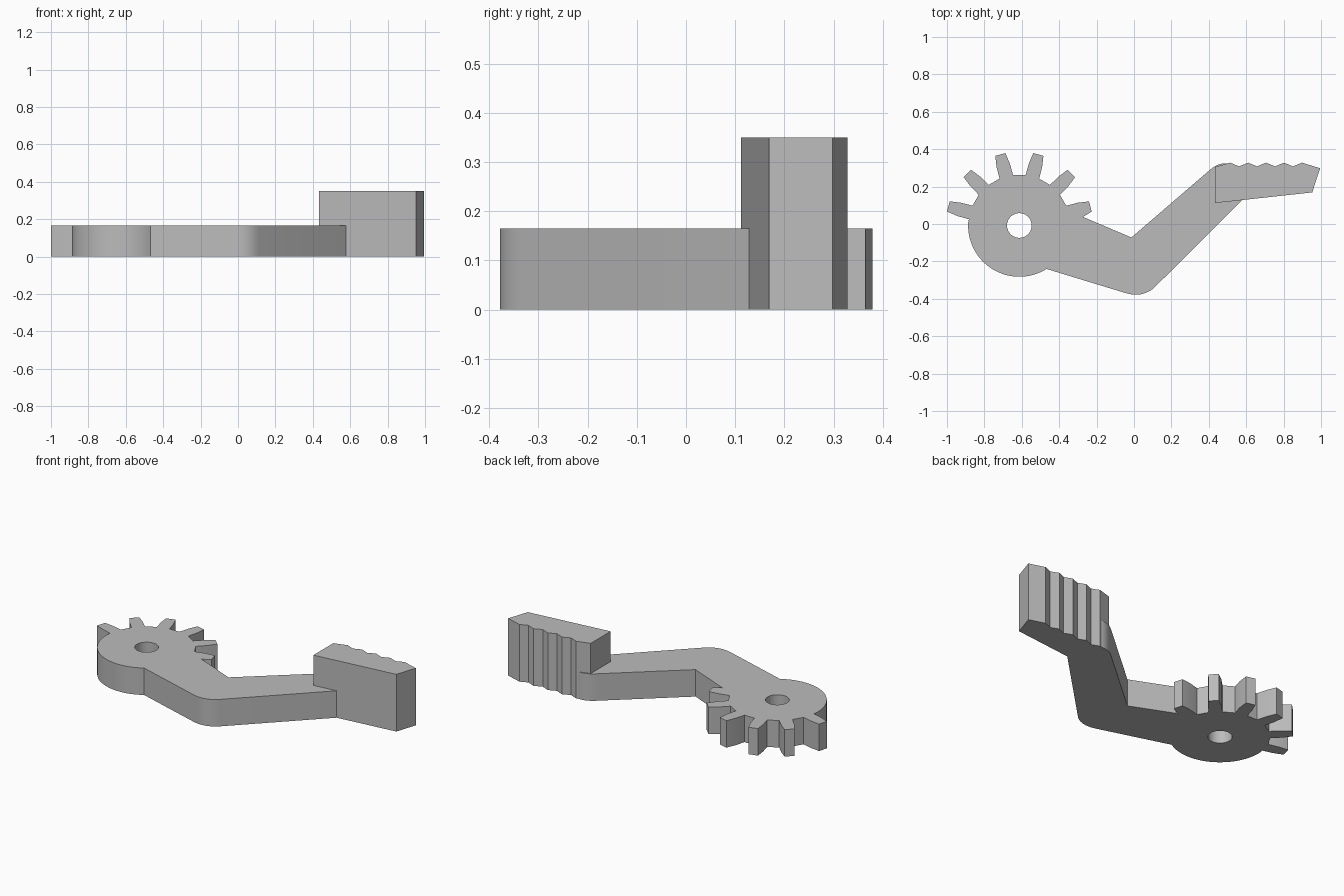
import bpy, bmesh
from math import radians, cos, sin

cube = bpy.data.objects.get("Cube")
if cube:
    bpy.data.objects.remove(cube)

# One plain grey for the whole lever
grey = bpy.data.materials.new("plain grey")
grey.use_nodes = True
colour = (0.5, 0.5, 0.5, 1)
grey.diffuse_color = colour
grey.node_tree.nodes["Principled BSDF"].inputs["Base Color"].default_value = colour

HUB = (-0.613, -0.008)


def polar(radius, degrees):
    a = radians(degrees)
    return (HUB[0] + radius * cos(a), HUB[1] + radius * sin(a))


def fillet(a, corner, b, steps=10):
    """Rounded corner from a to b, pulled towards corner."""
    pts = []
    for i in range(steps + 1):
        t = i / steps
        pts.append(tuple((1 - t) ** 2 * p + 2 * t * (1 - t) * q + t * t * r
                         for p, q, r in zip(a, corner, b)))
    return pts


def plate(name, loops, height):
    """Extrude closed outlines (the first is the border, the rest are holes)."""
    bm = bmesh.new()
    for loop in loops:
        vs = [bm.verts.new((x, y, 0)) for x, y in loop]
        for i, v in enumerate(vs):
            bm.edges.new((v, vs[i - 1]))
    bmesh.ops.triangle_fill(bm, edges=bm.edges[:], use_beauty=True, normal=(0, 0, 1))
    top = bmesh.ops.extrude_face_region(bm, geom=bm.faces[:])["geom"]
    bmesh.ops.translate(bm, vec=(0, 0, height),
                        verts=[g for g in top if isinstance(g, bmesh.types.BMVert)])
    bmesh.ops.recalc_face_normals(bm, faces=bm.faces[:])
    mesh = bpy.data.meshes.new(name)
    bm.to_mesh(mesh)
    bm.free()
    mesh.materials.append(grey)
    obj = bpy.data.objects.new(name, mesh)
    bpy.context.collection.objects.link(obj)
    bpy.ops.object.select_all(action='DESELECT')
    obj.select_set(True)
    bpy.context.view_layer.objects.active = obj
    bpy.ops.object.shade_smooth_by_angle(angle=radians(25))
    return obj


# Gear teeth around the back half of the hub
flank = [(0.272, 7.9), (0.335, 6.3), (0.394, 4.1)]
teeth = []
for centre in range(15, 166, 30):
    teeth += [polar(r, centre - w) for r, w in flank]
    teeth += [polar(r, centre + w) for r, w in reversed(flank)]
teeth[0:2] = [(-0.273, 0.038)]      # the arm meets the first tooth on its flank

# Round front half of the hub
hub_arc = [polar(0.274, 172.9 + (302 - 172.9) * i / 32) for i in range(1, 33)]

# Bent arm: rounded elbow, then the rounded end that carries the handle
elbow = fillet((-0.042, -0.37), (0.045, -0.396), (0.11, -0.339))
arm_end = fillet((0.55, 0.308), (0.47, 0.352), (0.395, 0.28))
outline = teeth + hub_arc + elbow + [(0.578, 0.128)] + arm_end + [(-0.014, -0.072)]

# Pivot hole through the hub
hole = [polar(0.066, 360 * i / 40) for i in range(40)]
plate("geared_arm", [outline, hole], 0.165)

# Upright handle with a serrated grip on the back
grip = []
for i in range(5):
    x = 0.898 - 0.096 * i
    grip.append((x, 0.328))
    if i < 4:
        grip.append((x - 0.048, 0.308))
handle = [(0.432, 0.112), (0.953, 0.169), (0.995, 0.298)] + grip + [(0.432, 0.304)]
plate("handle", [handle], 0.35)
